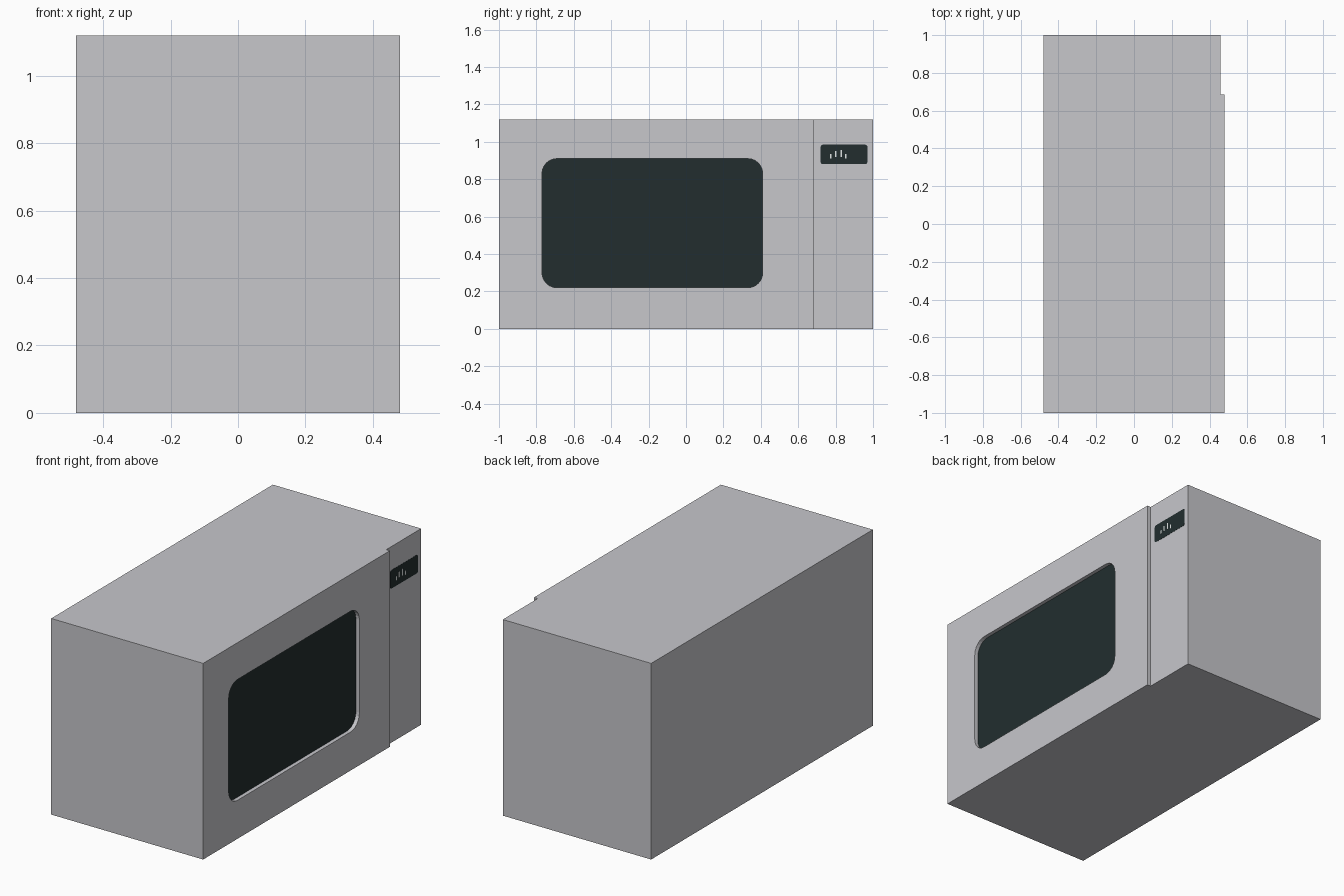
import bpy, bmesh, math

if "Cube" in bpy.data.objects:
    bpy.data.objects.remove(bpy.data.objects["Cube"])


def material(name, rgb):
    m = bpy.data.materials.new(name)
    m.diffuse_color = (*rgb, 1)
    m.use_nodes = True
    m.node_tree.nodes["Principled BSDF"].inputs["Base Color"].default_value = m.diffuse_color
    return m


GREY = material("casing_grey", (0.57, 0.57, 0.60))
DARK = material("dark_glass", (0.016, 0.027, 0.028))
LIGHT = material("display_light", (0.75, 0.78, 0.78))


def rounded(y0, y1, z0, z1, r, n=6):
    """Outline of a rectangle in the y-z plane, with rounded corners if r > 0."""
    if r == 0:
        return [(y0, z0), (y1, z0), (y1, z1), (y0, z1)]
    centres = [(y1 - r, z1 - r), (y0 + r, z1 - r), (y0 + r, z0 + r), (y1 - r, z0 + r)]
    pts = []
    for k, (cy, cz) in enumerate(centres):
        for i in range(n + 1):
            a = math.pi / 2 * (k + i / n)
            pts.append((cy + r * math.cos(a), cz + r * math.sin(a)))
    return pts


def slab(name, x0, x1, loops, mat):
    """Extrude an outline (first loop) with optional holes from x0 to x1."""
    bm = bmesh.new()
    edges = []
    for loop in loops:
        vs = [bm.verts.new((x0, y, z)) for y, z in loop]
        edges += [bm.edges.new((vs[i - 1], vs[i])) for i in range(len(vs))]
    bmesh.ops.triangle_fill(bm, edges=edges, use_beauty=True)
    new = bmesh.ops.extrude_face_region(bm, geom=bm.faces[:])["geom"]
    bmesh.ops.translate(bm, vec=(x1 - x0, 0, 0),
                        verts=[g for g in new if isinstance(g, bmesh.types.BMVert)])
    bmesh.ops.recalc_face_normals(bm, faces=bm.faces[:])
    me = bpy.data.meshes.new(name)
    bm.to_mesh(me)
    bm.free()
    me.materials.append(mat)
    ob = bpy.data.objects.new(name, me)
    bpy.context.collection.objects.link(ob)
    return ob


BACK, PANEL, FRONT = -0.48, 0.457, 0.48
window = rounded(-0.77, 0.41, 0.22, 0.91, 0.08)

# Casing, with the control panel as its exposed front strip
slab("casing", BACK, PANEL, [rounded(-1, 1, 0, 1.12, 0)], GREY)
# Door standing proud of the panel, with a rounded opening
slab("door", PANEL, FRONT, [rounded(-1, 0.685, 0, 1.12, 0), window], GREY)
# Dark glass at the bottom of the opening
slab("window_glass", PANEL, PANEL + 0.001, [window], DARK)
# Clock display on the control panel
slab("display", PANEL, PANEL + 0.001, [rounded(0.72, 0.97, 0.88, 0.985, 0.012, 3)], DARK)
# Small lit segments on the display
for i, (y, z0, z1) in enumerate([(0.775, 0.912, 0.935), (0.80, 0.918, 0.95),
                                 (0.83, 0.918, 0.955), (0.855, 0.912, 0.935)]):
    slab(f"display_segment_{i + 1}", PANEL + 0.001, PANEL + 0.002,
         [rounded(y - 0.004, y + 0.004, z0, z1, 0)], LIGHT)
